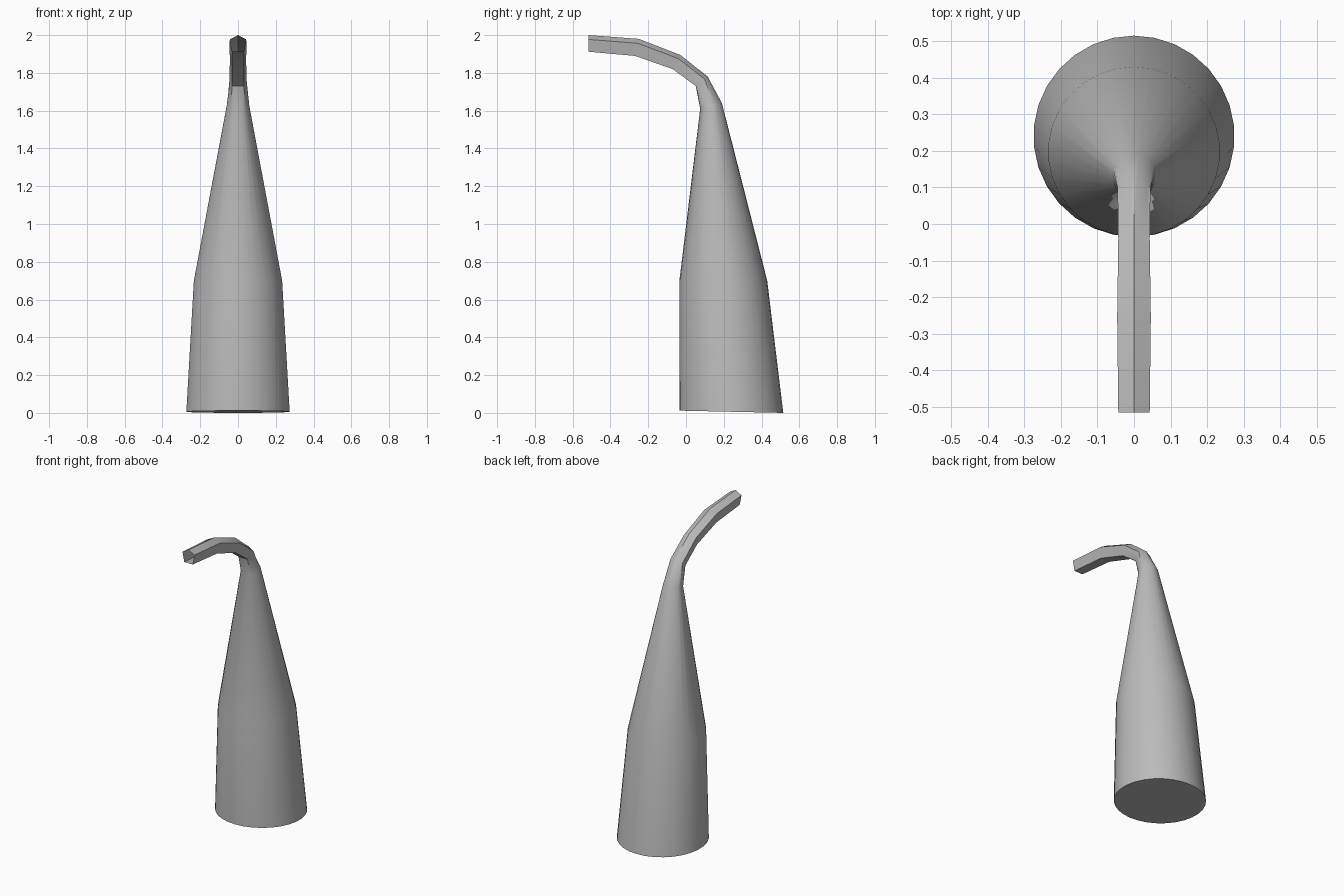
import bpy
import bmesh
import math
from mathutils import Vector

cube = bpy.data.objects.get("Cube")
if cube:
    bpy.data.objects.remove(cube, do_unlink=True)

SIDES = 30

grey = bpy.data.materials.new("plain grey")
grey.use_nodes = True
colour = (0.5, 0.5, 0.5, 1)
grey.diffuse_color = colour
grey.node_tree.nodes["Principled BSDF"].inputs["Base Color"].default_value = colour

# Cross-sections as (sideways, front-to-back) in -1..1 and 0..1
circle = [(math.sin(math.tau * i / SIDES), (1 + math.cos(math.tau * i / SIDES)) / 2)
          for i in range(SIDES)]
corners = [Vector(c) for c in [(0, 1), (1, 0.74), (0.72, 0), (-0.72, 0), (-1, 0.74)]]
step = SIDES // len(corners)
pentagon = [tuple(corners[i // step].lerp(corners[(i // step + 1) % 5], i % step / step))
            for i in range(SIDES)]

# Stations: front (y, z), back (y, z), half width, section
stations = [
    ((-0.035, 0.012), (0.515, 0.0), 0.275, circle),
    ((-0.035, 0.7), (0.43, 0.7), 0.235, circle),
    ((0.075, 1.61), (0.19, 1.64), 0.06, circle),
    ((0.052, 1.73), (0.115, 1.78), 0.045, pentagon),
    ((-0.07, 1.82), (-0.03, 1.895), 0.043, pentagon),
    ((-0.27, 1.89), (-0.25, 1.98), 0.046, pentagon),
    ((-0.515, 1.912), (-0.515, 2.0), 0.043, pentagon),
]

# Tapered body flowing into the bent spout, closed base and open tip
bm = bmesh.new()
rings = []
for front, back, half, section in stations:
    f, b = Vector((0, *front)), Vector((0, *back))
    rings.append([bm.verts.new(f.lerp(b, v) + Vector((u * half, 0, 0)))
                  for u, v in section])
for low, high in zip(rings, rings[1:]):
    for i in range(SIDES):
        j = (i + 1) % SIDES
        bm.faces.new((low[j], low[i], high[i], high[j]))
bm.faces.new(rings[0])
bmesh.ops.recalc_face_normals(bm, faces=bm.faces)

mesh = bpy.data.meshes.new("nozzle")
bm.to_mesh(mesh)
bm.free()
mesh.materials.append(grey)
nozzle = bpy.data.objects.new("nozzle", mesh)
bpy.context.collection.objects.link(nozzle)
bpy.context.view_layer.objects.active = nozzle
nozzle.select_set(True)
bpy.ops.object.shade_smooth_by_angle(angle=math.radians(30))
